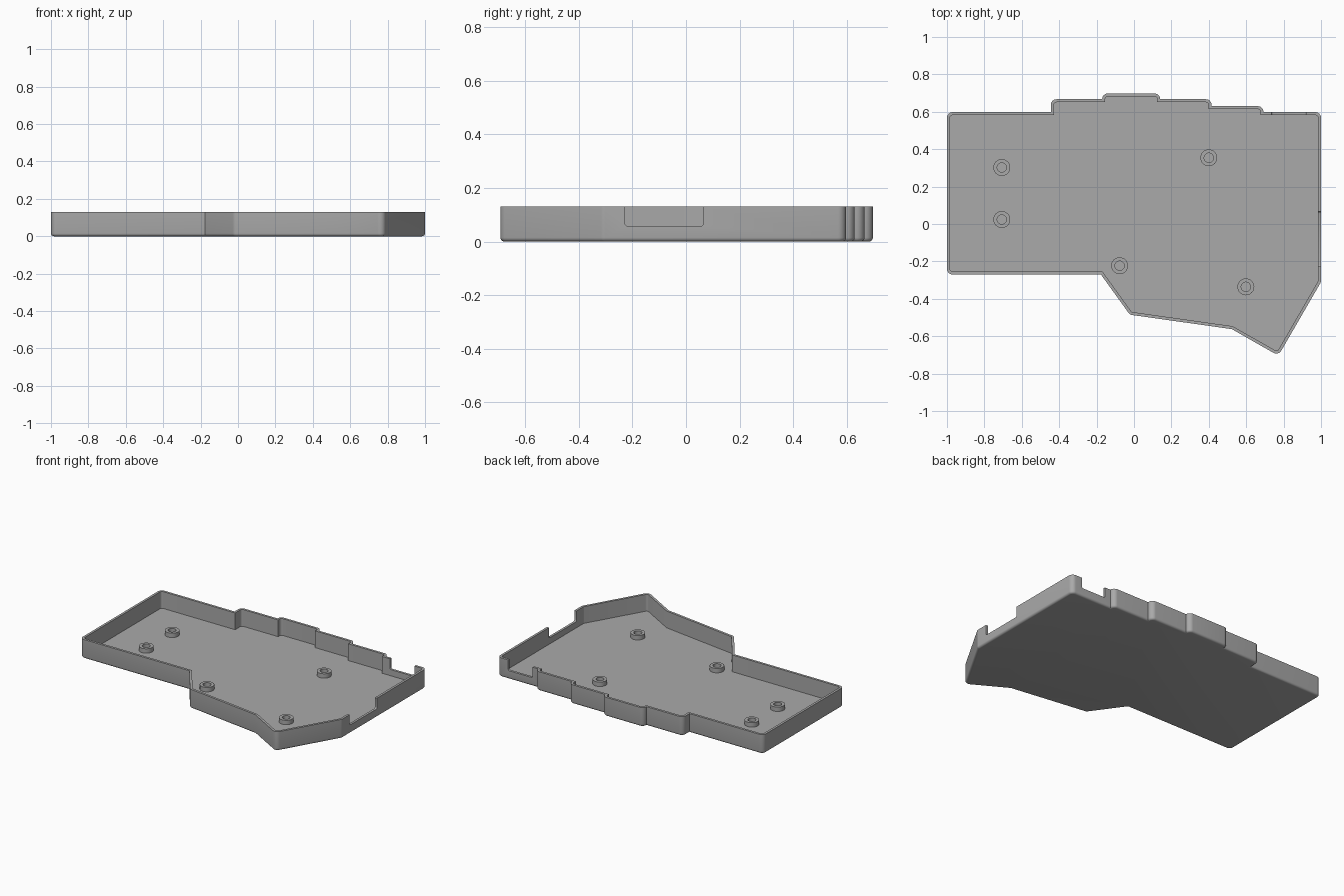
import bpy, bmesh, math
from mathutils import Vector

cube = bpy.data.objects.get("Cube")
if cube:
    bpy.data.objects.remove(cube, do_unlink=True)

HEIGHT, WALL, FLOOR, ROUND, EDGE = 0.13, 0.016, 0.016, 0.03, 0.015

grey = bpy.data.materials.new("plain grey")
grey.use_nodes = True
color = (0.4, 0.4, 0.4, 1)
grey.diffuse_color = color
grey.node_tree.nodes["Principled BSDF"].inputs["Base Color"].default_value = color


def finish(bm, name):
    bmesh.ops.recalc_face_normals(bm, faces=bm.faces)
    mesh = bpy.data.meshes.new(name)
    bm.to_mesh(mesh)
    bm.free()
    mesh.materials.append(grey)
    obj = bpy.data.objects.new(name, mesh)
    bpy.context.collection.objects.link(obj)
    return obj


def smooth(obj):
    bpy.ops.object.select_all(action='DESELECT')
    obj.select_set(True)
    bpy.context.view_layer.objects.active = obj
    bpy.ops.object.shade_smooth_by_angle(angle=math.radians(35))


def bridge(bm, a, b):
    for i in range(len(a)):
        j = (i + 1) % len(a)
        bm.faces.new((a[i], a[j], b[j], b[i]))


def fillet(points, radius, steps=6):
    """Round the outward corners of a clockwise outline; keep inward ones sharp."""
    result = []
    for i, p in enumerate(points):
        to_prev = (points[i - 1] - p).normalized()
        to_next = (points[(i + 1) % len(points)] - p).normalized()
        if to_prev.cross(to_next) < 0:
            result.append(p)
            continue
        half = to_prev.angle(to_next) / 2
        middle = p + (to_prev + to_next).normalized() * radius / math.sin(half)
        start = p + to_prev * radius / math.tan(half) - middle
        end = p + to_next * radius / math.tan(half) - middle
        for k in range(steps + 1):
            t = k / steps
            result.append(middle + (start * (1 - t) + end * t).normalized() * radius)
    return result


def inset(points, distance):
    """Mitred inward offset of a clockwise outline."""
    result = []
    for i, p in enumerate(points):
        a = (p - points[i - 1]).normalized()
        b = (points[(i + 1) % len(points)] - p).normalized()
        na, nb = Vector((a.y, -a.x)), Vector((b.y, -b.x))
        result.append(p + (na + nb) * distance / (1 + na.dot(nb)))
    return result


# Tray: stepped back edge, straight sides, angled front
corners = [(-1, .598), (-.445, .598), (-.445, .667), (-.17, .667), (-.17, .698),
           (.14, .698), (.14, .667), (.415, .667), (.415, .63), (.692, .63),
           (.692, .598), (1, .598), (1, -.31), (.772, -.704), (.523, -.562),
           (-.022, -.485), (-.177, -.27), (-1, -.27)]
outline = fillet([Vector(c) for c in corners], ROUND)

bm = bmesh.new()
section = []
for k in range(5):
    a = math.pi / 2 * k / 4
    section.append((EDGE * (1 - math.sin(a)), EDGE * (1 - math.cos(a))))
section += [(0, HEIGHT), (WALL, HEIGHT), (WALL, FLOOR)]
rings = [[bm.verts.new((p.x, p.y, z)) for p in inset(outline, d)] for d, z in section]
for lower, upper in zip(rings, rings[1:]):
    bridge(bm, lower, upper)
bm.faces.new(rings[0])
bm.faces.new(rings[-1])
tray = finish(bm, "tray")


# Openings in the right-hand and back walls
def cut(x0, x1, y0, y1, z, axis):
    bm = bmesh.new()
    bmesh.ops.create_cube(bm, size=1)
    for v in bm.verts:
        v.co = ((x0 + x1) / 2 + v.co.x * (x1 - x0),
                (y0 + y1) / 2 + v.co.y * (y1 - y0),
                z + (v.co.z + .5) * .2)
    edges = [e for e in bm.edges if all(v.co.z < z + .01 for v in e.verts)
             and abs((e.verts[0].co - e.verts[1].co).normalized()[axis]) > .9]
    bmesh.ops.bevel(bm, geom=edges, offset=.01, segments=3, profile=.5, affect='EDGES')
    cutter = finish(bm, "opening_cutter")
    cutter.hide_render = True
    mod = tray.modifiers.new("opening", 'BOOLEAN')
    mod.operation, mod.solver, mod.object = 'DIFFERENCE', 'EXACT', cutter
    bpy.context.view_layer.objects.active = tray
    bpy.ops.object.modifier_apply(modifier=mod.name)
    bpy.data.objects.remove(cutter, do_unlink=True)


cut(.95, 1.05, -.228, .066, .058, 0)
cut(.735, .92, .56, .65, .058, 1)
smooth(tray)


# Hollow round standoffs on the floor
def standoff(x, y, sides=32):
    bm = bmesh.new()
    base, top = FLOOR - .002, FLOOR + .03
    rings = []
    for r, z in ((.045, base), (.045, top), (.025, top), (.025, base)):
        rings.append([bm.verts.new((x + r * math.cos(math.tau * i / sides),
                                    y + r * math.sin(math.tau * i / sides), z))
                      for i in range(sides)])
    for i in range(4):
        bridge(bm, rings[i], rings[(i + 1) % 4])
    smooth(finish(bm, "standoff"))


for x, y in ((-.707, .302), (-.707, .024), (.4, .354), (-.077, -.223), (.598, -.336)):
    standoff(x, y)
